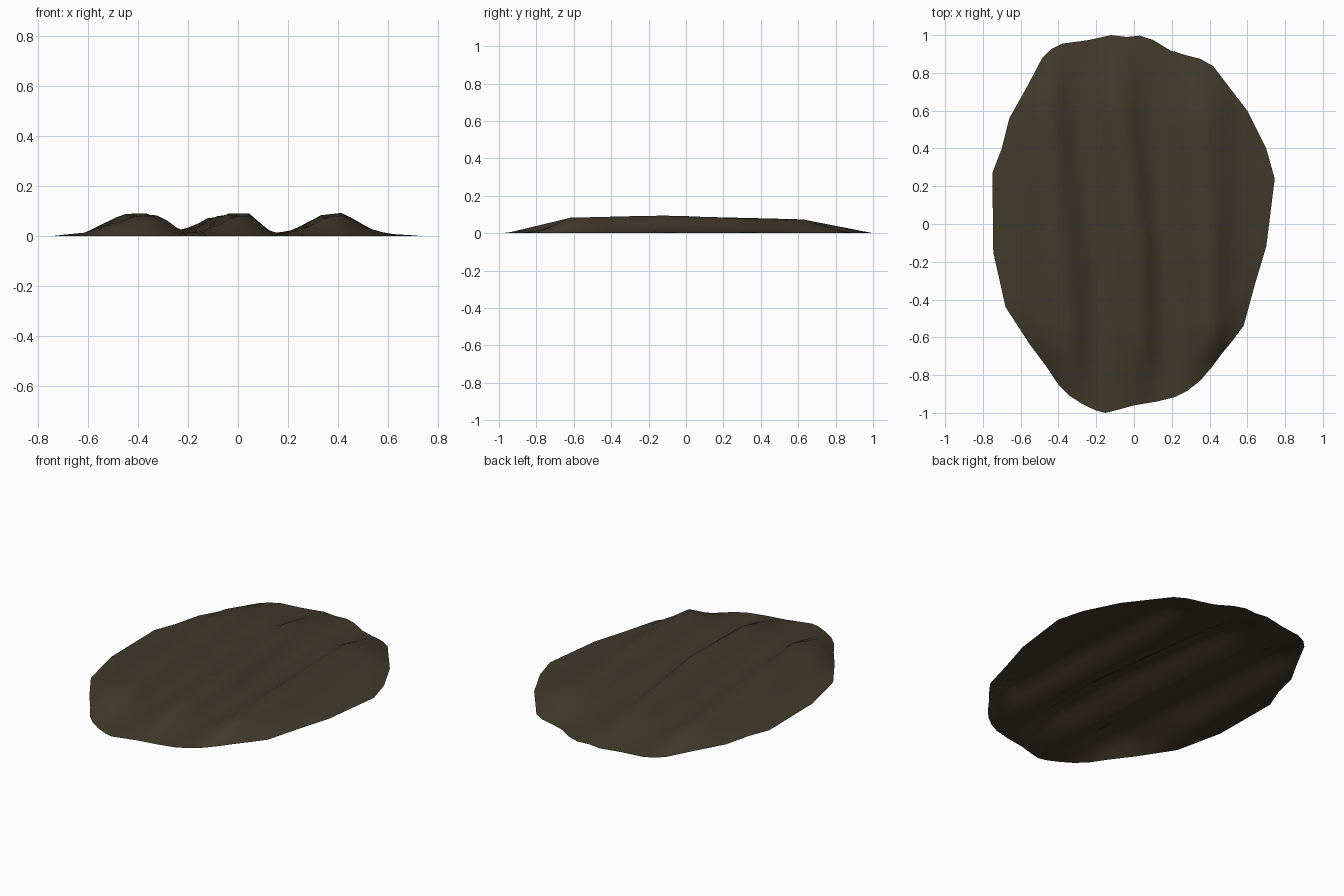
import bpy, bmesh
from mathutils import Vector

if "Cube" in bpy.data.objects:
    bpy.data.objects.remove(bpy.data.objects["Cube"])

# Outline of the soil patch, anticlockwise from the right
OUTLINE = [(.745, .24), (.70, .40), (.60, .60), (.50, .73), (.42, .835), (.35, .875),
           (.27, .895), (.19, .92), (.10, .975), (.03, .997), (-.04, .99), (-.12, 1),
           (-.25, .972), (-.38, .955), (-.44, .925), (-.485, .88), (-.57, .72),
           (-.66, .56), (-.70, .40), (-.75, .27), (-.745, -.15), (-.68, -.44),
           (-.55, -.64), (-.46, -.76), (-.40, -.85), (-.34, -.91), (-.27, -.955),
           (-.20, -.988), (-.15, -1), (-.09, -.985), (0, -.96), (.12, -.94),
           (.22, -.915), (.28, -.885), (.35, -.83), (.41, -.76), (.47, -.68),
           (.52, -.62), (.58, -.54), (.64, -.32), (.70, -.12)]

# Cross-section of the ridges: x, z, sideways drift at the back, drift at the front
PROFILE = [(-.76, 0, 0, 0), (-.61, .015, 0, 0), (-.46, .09, -.02, .05), (-.37, .093, -.06, .06),
           (-.27, .035, -.08, .03), (-.21, .01, -.09, .03), (-.11, .05, -.07, .03),
           (-.03, .093, -.09, .02), (.05, .093, -.10, 0), (.11, .03, -.08, .01),
           (.16, .008, -.06, 0), (.24, .03, -.02, .02), (.33, .085, -.03, .02),
           (.42, .095, -.03, 0), (.53, .03, 0, 0), (.60, .01, 0, 0), (.76, 0, 0, 0)]


def lerp(points, x):
    for (x0, z0), (x1, z1) in zip(points, points[1:]):
        if x0 <= x <= x1:
            return z0 + (z1 - z0) * (x - x0) / max(x1 - x0, 1e-6)
    return 0


def reach(x, side):
    """Distance from y = 0 to the outline at x, on the back (1) or front (-1)."""
    best = 0
    for (x0, y0), (x1, y1) in zip(OUTLINE, OUTLINE[1:] + OUTLINE[:1]):
        if min(x0, x1) <= x <= max(x0, x1) and x0 != x1:
            best = max(best, side * (y0 + (y1 - y0) * (x - x0) / (x1 - x0)))
    return best


def height(x, y):
    back = min(1, max(0, (y + .15) / .75))
    front = min(1, max(0, (-.15 - y) / .45))
    section = [(px + a * back + b * front, pz) for px, pz, a, b in PROFILE]
    z = lerp(section, x) * (1 - .2 * back - .12 * front)
    edge = reach(x, 1 if y > 0 else -1)
    fade = (edge - abs(y)) / max(edge - .62, .12)
    return z * min(1, max(0, fade))


# Furrowed soil: a thin open sheet, cut into a grid and raised into ridges
bm = bmesh.new()
bm.faces.new([bm.verts.new((x, y, 0)) for x, y in OUTLINE])


def cut(co, no):
    bmesh.ops.bisect_plane(bm, geom=bm.verts[:] + bm.edges[:] + bm.faces[:],
                           dist=1e-5, plane_co=co, plane_no=no)


for i in range(-17, 18):
    cut(Vector((i * .0411 + .003, 0, 0)), Vector((1, 0, 0)))
for i in range(-9, 10):
    cut(Vector((0, i * .1037 + .002, 0)), Vector((0, 1, 0)))
for v in bm.verts:
    if not v.is_boundary:
        v.co.z = height(v.co.x, v.co.y)
bmesh.ops.triangulate(bm, faces=bm.faces[:])
bmesh.ops.recalc_face_normals(bm, faces=bm.faces[:])
if sum(f.normal.z for f in bm.faces) < 0:
    bmesh.ops.reverse_faces(bm, faces=bm.faces[:])
for f in bm.faces:
    f.smooth = True

mesh = bpy.data.meshes.new("furrowed_soil")
bm.to_mesh(mesh)
bm.free()
soil = bpy.data.materials.new("dark_soil_brown")
soil.diffuse_color = (.054, .042, .025, 1)
soil.use_nodes = True
soil.node_tree.nodes["Principled BSDF"].inputs["Base Color"].default_value = soil.diffuse_color
mesh.materials.append(soil)
bpy.context.collection.objects.link(bpy.data.objects.new("furrowed_soil", mesh))
